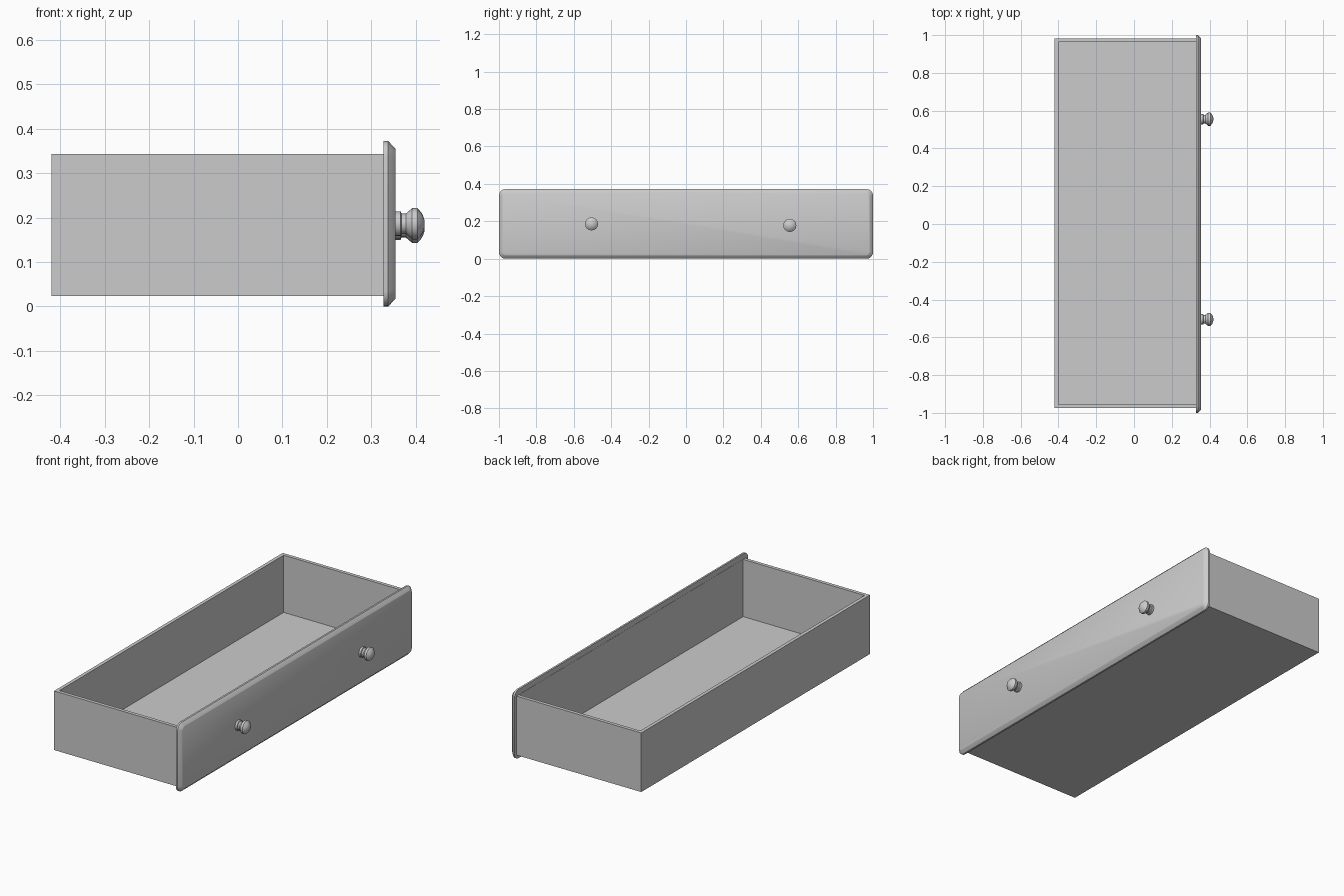
import bpy, bmesh, math

default = bpy.data.objects.get("Cube")
if default:
    bpy.data.objects.remove(default, do_unlink=True)

grey = bpy.data.materials.new("plain_grey")
grey.use_nodes = True
grey.diffuse_color = (0.6, 0.6, 0.6, 1)
grey.node_tree.nodes["Principled BSDF"].inputs["Base Color"].default_value = (0.6, 0.6, 0.6, 1)


def finish(name, bm, smooth=False):
    bmesh.ops.recalc_face_normals(bm, faces=bm.faces)
    mesh = bpy.data.meshes.new(name)
    bm.to_mesh(mesh)
    bm.free()
    mesh.materials.append(grey)
    obj = bpy.data.objects.new(name, mesh)
    bpy.context.collection.objects.link(obj)
    if smooth:
        bpy.ops.object.select_all(action='DESELECT')
        obj.select_set(True)
        bpy.context.view_layer.objects.active = obj
        bpy.ops.object.shade_smooth_by_angle(angle=math.radians(35))
    return obj


def loft(bm, rings):
    """Skin a list of equal-length point rings and cap both ends."""
    loops = [[bm.verts.new(p) for p in ring] for ring in rings]
    for a, b in zip(loops, loops[1:]):
        for i in range(len(a)):
            j = (i + 1) % len(a)
            bm.faces.new((a[i], a[j], b[j], b[i]))
    bm.faces.new(loops[0])
    bm.faces.new(loops[-1])


# Drawer tray: one block, hollowed from the top, its front closed by the panel
X0, X1, Y0, Y1, Z0, Z1 = -0.42, 0.329, -0.975, 0.983, 0.023, 0.343
WALL, FLOOR = 0.019, 0.01


def rect(x0, x1, y0, y1, z):
    return [(x0, y0, z), (x1, y0, z), (x1, y1, z), (x0, y1, z)]


bm = bmesh.new()
loft(bm, [
    rect(X0, X1, Y0, Y1, Z0),
    rect(X0, X1, Y0, Y1, Z1),
    rect(X0 + WALL, X1 - 0.002, Y0 + WALL, Y1 - WALL, Z1),
    rect(X0 + WALL, X1 - 0.002, Y0 + WALL, Y1 - WALL, Z0 + FLOOR),
])
# The first ring is the underside, the last ring the inner floor
finish("drawer_tray", bm)


# Front panel: rounded rectangle with a bevelled outer face
def rounded(x, inset, radius, steps=4):
    hy, hz, mid = 1.0 - inset, 0.186 - inset, 0.186
    ring = []
    for k, (sy, sz) in enumerate([(1, 1), (-1, 1), (-1, -1), (1, -1)]):
        for s in range(steps + 1):
            a = math.pi / 2 * (k + s / steps)
            ring.append((x, sy * (hy - radius) + radius * math.cos(a),
                         mid + sz * (hz - radius) + radius * math.sin(a)))
    return ring


bm = bmesh.new()
loft(bm, [rounded(0.328, 0, 0.034), rounded(0.338, 0, 0.034),
          rounded(0.343, 0.005, 0.03), rounded(0.354, 0.017, 0.02),
          rounded(0.355, 0.019, 0.018)])
finish("front_panel", bm, smooth=True)

# Turned knobs: profile of (x, radius) spun about the x axis
PROFILE = [(0.350, 0.028), (0.366, 0.028), (0.368, 0.023), (0.378, 0.023),
           (0.392, 0.035), (0.404, 0.035), (0.414, 0.024), (0.419, 0.012), (0.42, 0.004)]
SIDES = 16
for name, y, z in (("knob_right", -0.505, 0.186), ("knob_left", 0.555, 0.178)):
    bm = bmesh.new()
    loft(bm, [[(x, y + r * math.cos(2 * math.pi * i / SIDES),
                z + r * math.sin(2 * math.pi * i / SIDES)) for i in range(SIDES)]
              for x, r in PROFILE])
    finish(name, bm, smooth=True)
